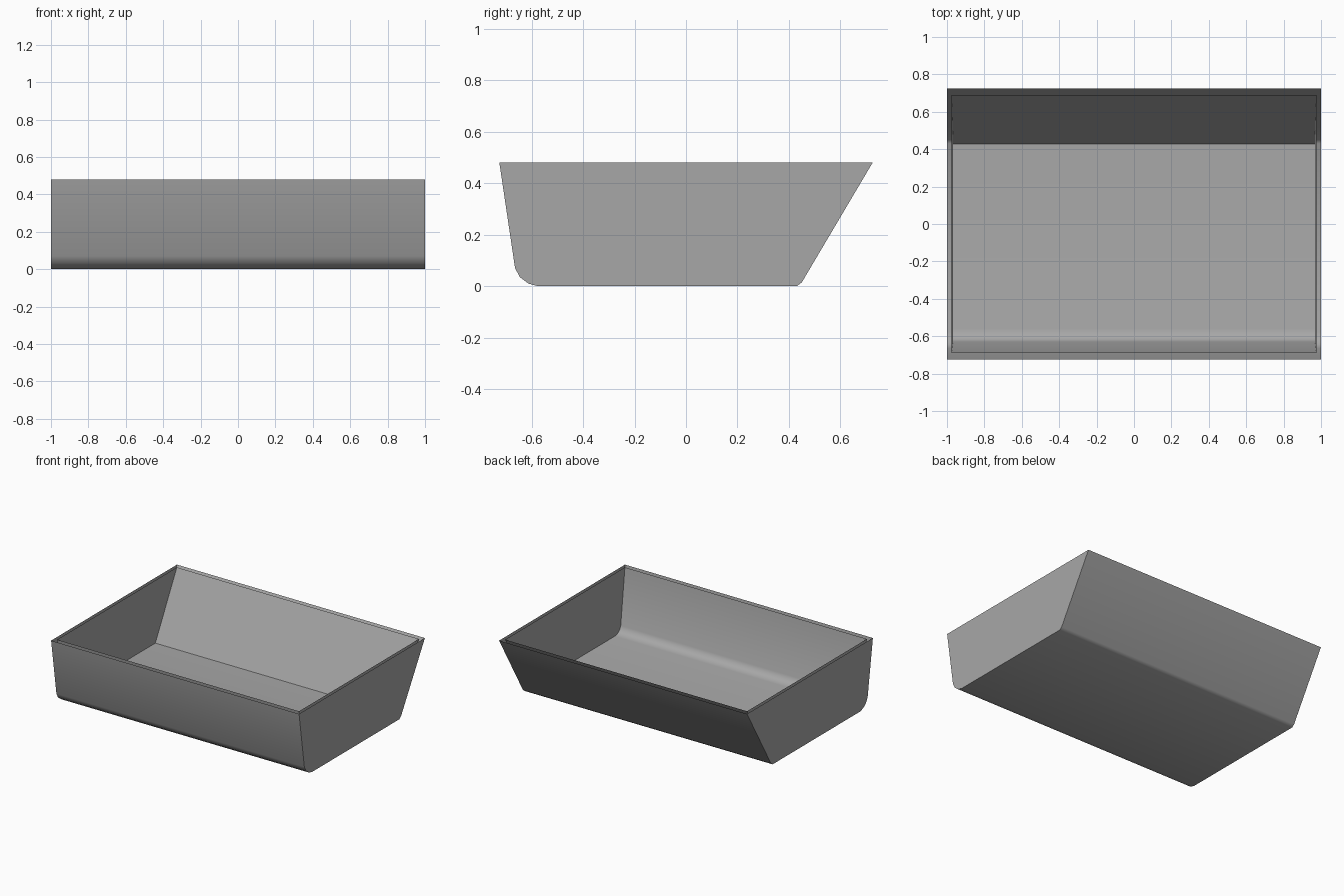
import bpy
import bmesh
import math

cube = bpy.data.objects.get("Cube")
if cube:
    bpy.data.objects.remove(cube, do_unlink=True)

RIM = 0.48

grey = bpy.data.materials.new("plain grey")
grey.use_nodes = True
colour = (0.39, 0.39, 0.39, 1)
grey.diffuse_color = colour
grey.node_tree.nodes["Principled BSDF"].inputs["Base Color"].default_value = colour


def shell(name, profile, rim_half, floor_half, floor_up):
    """Open-topped shell: a (y, z) side profile spanned between two end walls."""
    bm = bmesh.new()
    sides = []
    for side in (-1, 1):
        ring = []
        for y, z in profile:
            half = floor_half + (rim_half - floor_half) * z / RIM
            ring.append(bm.verts.new((side * half, y, z)))
        sides.append(ring)
        bm.faces.new(ring)
    right, left = sides
    for i in range(len(profile) - 1):
        bm.faces.new((right[i], right[i + 1], left[i + 1], left[i]))
    bmesh.ops.recalc_face_normals(bm, faces=bm.faces)

    # Outer shell faces outwards, liner faces into the tray
    bm.normal_update()
    floor = max(bm.faces, key=lambda f: abs(f.normal.z) * f.calc_area())
    if (floor.normal.z > 0) != floor_up:
        bmesh.ops.reverse_faces(bm, faces=bm.faces)

    mesh = bpy.data.meshes.new(name)
    bm.to_mesh(mesh)
    bm.free()
    mesh.materials.append(grey)
    obj = bpy.data.objects.new(name, mesh)
    bpy.context.collection.objects.link(obj)
    bpy.ops.object.select_all(action="DESELECT")
    obj.select_set(True)
    bpy.context.view_layer.objects.active = obj
    bpy.ops.object.shade_smooth_by_angle(angle=math.radians(40))
    return obj


# Outer tray body: steep front with a rounded foot, long sloping back
shell("tray_outer_shell",
      [(-0.725, RIM), (-0.664, 0.07), (-0.645, 0.035), (-0.612, 0.01),
       (-0.575, 0), (0.43, 0), (0.45, 0.015), (0.725, RIM)],
      1.0, 1.0, False)

# Inner liner, separated from the body by a narrow open gap at the rim
shell("tray_inner_liner",
      [(-0.69, RIM), (-0.63, 0.08), (-0.615, 0.052), (-0.59, 0.036),
       (-0.56, 0.03), (0.428, 0.03), (0.69, RIM)],
      0.976, 0.966, True)
